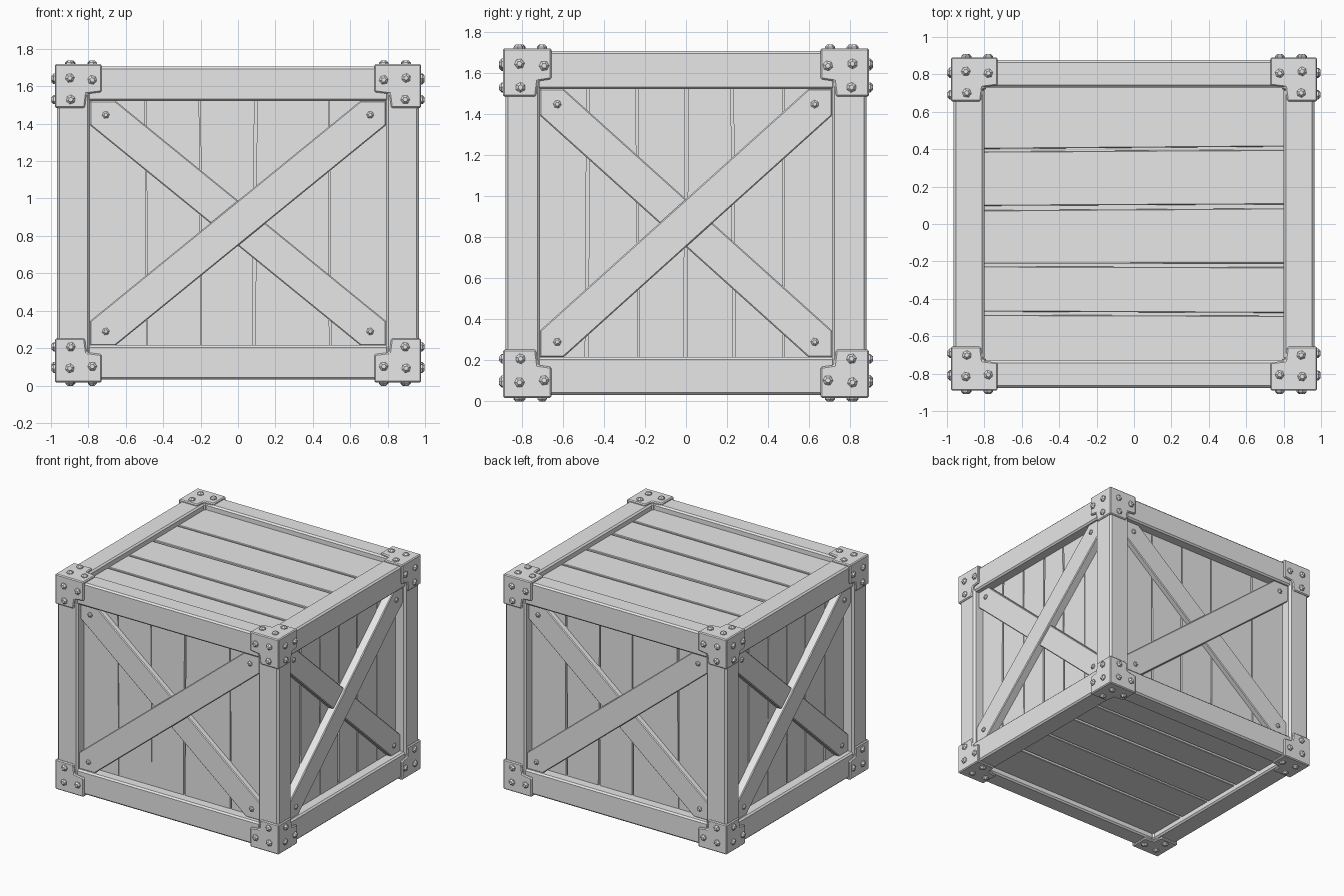
import bpy, bmesh, math, random
from mathutils import Matrix, Vector

if "Cube" in bpy.data.objects:
    bpy.data.objects.remove(bpy.data.objects["Cube"])

random.seed(4)
C = 0.868                            # height of crate centre
HX, HY, HZ = 0.968, 0.88, 0.84       # half sizes of the timber frame

mat = bpy.data.materials.new("light_grey")
mat.diffuse_color = (0.8, 0.8, 0.8, 1)
mat.use_nodes = True
mat.node_tree.nodes["Principled BSDF"].inputs["Base Color"].default_value = mat.diffuse_color

groups = {}                          # part name -> (bmesh, bevel width)


def group(name, bevel=0.0):
    if name not in groups:
        groups[name] = (bmesh.new(), bevel)
    return groups[name][0]


def prism(bm, pts, d0, d1, m):
    """Outline (u, v) on a crate side, solid between depths d0 and d1 from the centre."""
    a = [bm.verts.new(m @ Vector((u, -d0, v))) for u, v in pts]
    b = [bm.verts.new(m @ Vector((u, -d1, v))) for u, v in pts]
    n = len(pts)
    bm.faces.new(a)
    bm.faces.new(b[::-1])
    for i in range(n):
        bm.faces.new((a[i], b[i], b[(i + 1) % n], a[(i + 1) % n]))


def box(bm, lo, hi):
    pts = [(lo[0], lo[2]), (hi[0], lo[2]), (hi[0], hi[2]), (lo[0], hi[2])]
    prism(bm, pts, -lo[1], -hi[1], Matrix.Translation((0, 0, C)))


def rivet(bm, u, v, d, r, h, m):
    """Low six-sided stud."""
    t = random.uniform(0, 1)
    rings = []
    for rad, dep in ((r, d - 0.01), (r, d + h * 0.35), (r * 0.5, d + h)):
        rings.append([bm.verts.new(m @ Vector((u + rad * math.cos(t + k * math.pi / 3), -dep,
                                               v + rad * math.sin(t + k * math.pi / 3))))
                      for k in range(6)])
    for p, q in zip(rings, rings[1:]):
        for k in range(6):
            bm.faces.new((p[k], p[(k + 1) % 6], q[(k + 1) % 6], q[k]))
    bm.faces.new(rings[-1])
    bm.faces.new(rings[0][::-1])


def planks(bm, seams, hu, hv, d, thick, gap, m, along_u=False):
    """Row of boards with slightly uneven gaps between them."""
    cuts = [(-hu, -hu, 0, 0)]
    for s in seams:
        j = random.uniform(-0.006, 0.006)
        cuts.append((s - j, s + j, random.uniform(*gap) / 2, random.uniform(*gap) / 2))
    cuts.append((hu, hu, 0, 0))
    for a, b in zip(cuts, cuts[1:]):
        pts = [(a[0] + a[2], -hv), (b[0] - b[2], -hv), (b[1] - b[3], hv), (a[1] + a[3], hv)]
        if along_u:
            pts = [(v, u) for u, v in pts]
        prism(bm, pts, d, d - thick, m)


# Timber frame: full-height posts, rails between them
for sx in (-1, 1):
    for sy in (-1, 1):
        x, y = sorted((sx * 0.79, sx * HX)), sorted((sy * 0.71, sy * HY))
        box(group("corner_posts", 0.014), (x[0], y[0], -HZ), (x[1], y[1], HZ))
for sz in (-1, 1):
    z = sorted((sz * 0.652, sz * (HZ - 0.003)))
    for s in (-1, 1):
        y = sorted((s * 0.73, s * (HY - 0.004)))
        box(group("long_rails", 0.012), (-0.805, y[0], z[0]), (0.805, y[1], z[1]))
        x = sorted((s * 0.80, s * (HX - 0.004)))
        box(group("side_rails", 0.012), (x[0], -0.725, z[0]), (x[1], 0.725, z[1]))

# Closed core behind the boards
box(group("inner_core"), (-HX + 0.11, -HY + 0.11, -HZ + 0.085), (HX - 0.11, HY - 0.11, HZ - 0.085))

# The six sides: transform, half width, half height, half depth
up = Matrix.Translation((0, 0, C))
sides = [(up @ Matrix.Rotation(k * math.pi / 2, 4, 'Z'),
          (HX, HY)[k % 2], HZ, (HY, HX)[k % 2]) for k in range(4)]
lids = [(up @ Matrix.Rotation(s * math.pi / 2, 4, 'X'), HX, HY, HZ) for s in (-1, 1)]

for k, (m, hu, hv, hd) in enumerate(sides):
    pu, pv = (0.792, 0.712)[k % 2], 0.654
    # Upright boards
    seams = ((-0.49, -0.2, 0.09, 0.49), (-0.48, -0.235, 0, 0.23, 0.475))[k % 2]
    planks(group("wall_planks"), seams, pu + 0.02, pv + 0.02, hd - 0.085, 0.03, (0.001, 0.018), m)
    # Crossed braces cut to fit the panel corners
    eu, ev = (0.137, 0.115)[k % 2], 0.13
    outline = [(-pu, -pv), (-pu + eu, -pv), (pu, pv - ev), (pu, pv), (pu - eu, pv), (-pu, -pv + ev)]
    prism(group("front_braces", 0.006), outline, hd - 0.022, hd - 0.1, m)
    prism(group("rear_braces", 0.006), [(-u, v) for u, v in outline], hd - 0.042, hd - 0.1, m)
    for su in (-1, 1):
        for sv in (-1, 1):
            d = hd - (0.022 if su == sv else 0.042)
            rivet(group("brace_studs"), su * (pu - 0.085), sv * (pv - 0.075), d, 0.02, 0.014, m)

# Lid and floor boards
for m, hu, hv, hd in lids:
    planks(group("lid_and_floor_planks", 0.004), (-0.48, -0.22, 0.09, 0.4), 0.745, 0.815,
           hd - 0.05, 0.033, (0.014, 0.024), m, along_u=True)

# Stepped corner brackets with studs
T = 0.011
for k, (m, hu, hv, hd) in enumerate(sides + lids):
    lu, lv = (0.25, 0.235) if k % 2 == 0 or k > 3 else (0.235, 0.235)
    w = 0.16
    for su in (-1, 1):
        for sv in (-1, 1):
            cu, cv = hu + T, hv + T
            shape = [(0, 0), (lu, 0), (lu, w - 0.01), (w + 0.01, w), (w, lv), (0, lv)]
            prism(group("corner_brackets", 0.007),
                  [(su * (cu - u), sv * (cv - v)) for u, v in shape], hd + T, hd - 0.012, m)
            for u, v in ((0.08, 0.075), (0.2, 0.085), (0.085, 0.19)):
                rivet(group("bracket_studs"), su * (cu - u), sv * (cv - v), hd + T, 0.025, 0.019, m)

# Turn every group into an object
for name, (bm, bevel) in groups.items():
    bmesh.ops.recalc_face_normals(bm, faces=bm.faces)
    me = bpy.data.meshes.new(name)
    bm.to_mesh(me)
    bm.free()
    me.materials.append(mat)
    ob = bpy.data.objects.new(name, me)
    bpy.context.collection.objects.link(ob)
    if bevel:
        mod = ob.modifiers.new("edge_chamfer", 'BEVEL')
        mod.width = bevel
        mod.segments = 1
        mod.limit_method = 'ANGLE'
